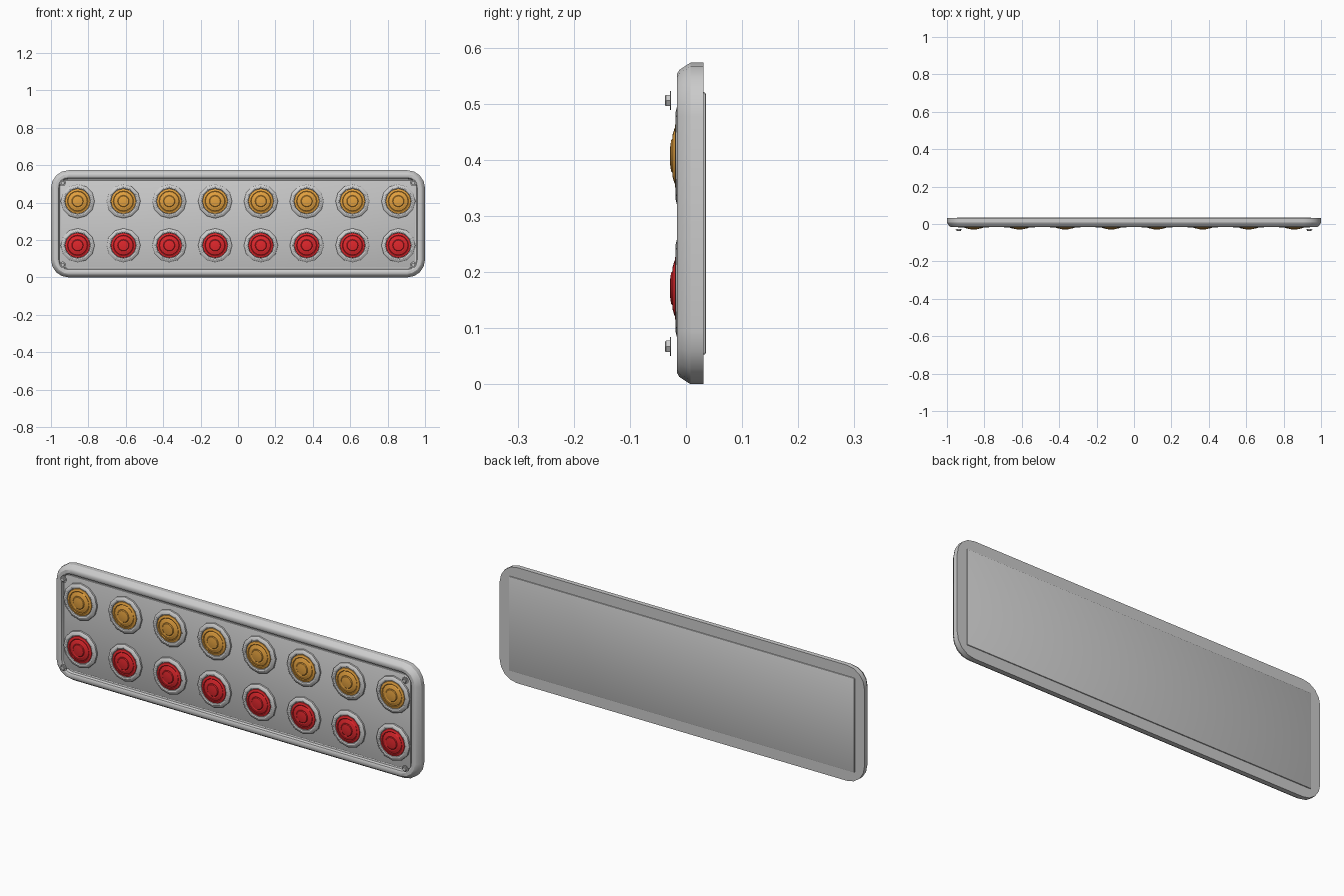
import bpy, bmesh, math

if "Cube" in bpy.data.objects:
    bpy.data.objects.remove(bpy.data.objects["Cube"])

W, H = 2.0, 0.573
CZ = H / 2


def finish(bm, name, mat=None, angle=30):
    bmesh.ops.recalc_face_normals(bm, faces=bm.faces)
    me = bpy.data.meshes.new(name)
    bm.to_mesh(me)
    bm.free()
    ob = bpy.data.objects.new(name, me)
    bpy.context.collection.objects.link(ob)
    if mat:
        me.materials.append(mat)
    bpy.ops.object.select_all(action='DESELECT')
    ob.select_set(True)
    bpy.context.view_layer.objects.active = ob
    bpy.ops.object.shade_smooth_by_angle(angle=math.radians(angle))
    return ob


def bridge(bm, a, b):
    for i in range(len(a)):
        j = (i + 1) % len(a)
        bm.faces.new((a[i], a[j], b[j], b[i]))


def rounded_ring(bm, inset, y, radius=0.095, seg=4):
    r = max(radius - inset, 0.02)
    hx, hz = W / 2 - inset - r, H / 2 - inset - r
    ring = []
    for k, (sx, sz) in enumerate(((1, 1), (-1, 1), (-1, -1), (1, -1))):
        for i in range(seg + 1):
            a = math.pi / 2 * (k + i / seg)
            ring.append(bm.verts.new((sx * hx + r * math.cos(a), y,
                                      CZ + sz * hz + r * math.sin(a))))
    return ring


def lathe(name, profile, seg, mat=None, cap_back=False, angle=30):
    # profile of (radius, y), revolved about the y axis, front end capped
    bm = bmesh.new()
    rings = [[bm.verts.new((r * math.cos(2 * math.pi * i / seg), y,
                            r * math.sin(2 * math.pi * i / seg)))
              for i in range(seg)] for r, y in profile]
    for a, b in zip(rings, rings[1:]):
        bridge(bm, a, b)
    bm.faces.new(rings[-1])
    if cap_back:
        bm.faces.new(rings[0])
    return finish(bm, name, mat, angle)


def copies(src, places):
    src.location = places[0]
    for p in places[1:]:
        ob = src.copy()
        ob.location = p
        bpy.context.collection.objects.link(ob)


def material(name, col):
    m = bpy.data.materials.new(name)
    m.diffuse_color = (*col, 1)
    m.use_nodes = True
    m.node_tree.nodes["Principled BSDF"].inputs["Base Color"].default_value = m.diffuse_color
    return m


amber = material("amber", (0.78, 0.36, 0.05))
red = material("red", (0.75, 0.02, 0.025))

# Outer frame: closed cross-section swept around a rounded rectangle
bm = bmesh.new()
section = [(0, 0.031), (0, 0.008), (0.005, 0.0), (0.013, -0.012), (0.020, -0.016),
           (0.034, -0.016), (0.041, -0.012), (0.045, 0.0), (0.053, 0.002), (0.053, 0.031)]
rings = [rounded_ring(bm, *p) for p in section]
for a, b in zip(rings, rings[1:] + rings[:1]):
    bridge(bm, a, b)
finish(bm, "frame")

# Recessed mounting panel, standing slightly proud at the back
bm = bmesh.new()
bmesh.ops.create_cube(bm, size=1)
for v in bm.verts:
    v.co = (v.co.x * 1.895, 0.016 + v.co.y * 0.039, CZ + v.co.z * 0.468)
bmesh.ops.bevel(bm, geom=bm.edges[:], offset=0.004, segments=2, affect='EDGES', profile=0.5)
finish(bm, "panel")

# Lamps: grey bezel and stepped coloured lens, two rows of eight
xs = [-0.8575 + 0.245 * i for i in range(8)]
for label, z, mat in (("amber", 0.407, amber), ("red", 0.171, red)):
    spots = [(x, 0, z) for x in xs]
    bezel = lathe(label + "_bezel", [(0.091, 0.0), (0.091, -0.012), (0.086, -0.0165),
                                     (0.076, -0.019), (0.070, -0.017), (0.068, -0.012)], 12)
    copies(bezel, spots)
    lens = lathe(label + "_lens", [(0.067, -0.011), (0.066, -0.016), (0.055, -0.0195),
                                   (0.052, -0.0175), (0.049, -0.0205), (0.036, -0.0245),
                                   (0.031, -0.0235), (0.028, -0.0265), (0.014, -0.0285)],
                 16, mat, angle=25)
    copies(lens, spots)

# Corner bolts: thin washer with hex head
corners = [(sx * 0.937, 0, CZ + sz * 0.219) for sx in (-1, 1) for sz in (-1, 1)]
washer = lathe("bolt_washer", [(0.017, -0.0265), (0.017, -0.0285)], 16, cap_back=True)
copies(washer, corners)
head = lathe("bolt_head", [(0.0115, -0.028), (0.0115, -0.036), (0.0095, -0.0375)], 6,
             cap_back=True)
copies(head, corners)
